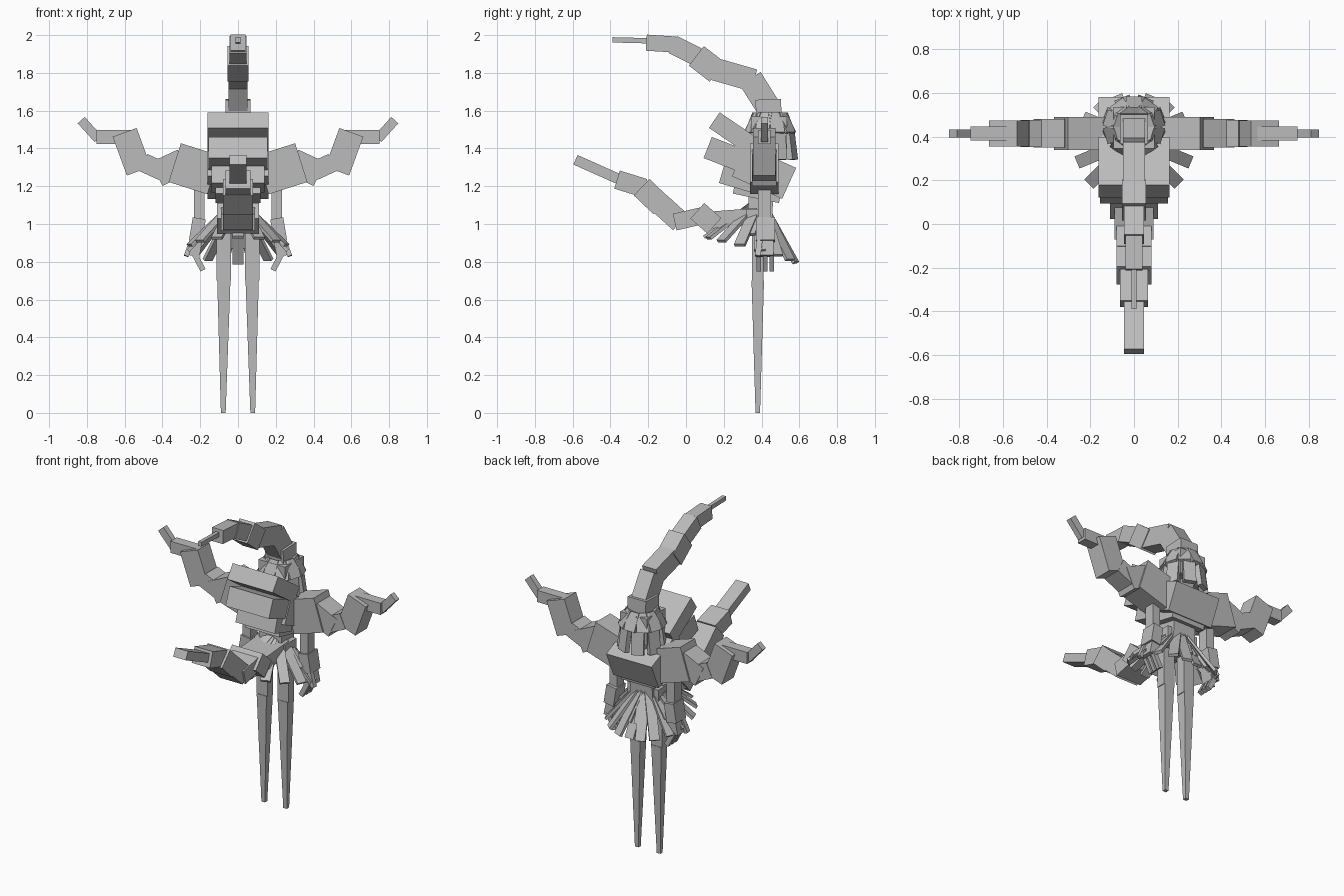
import bpy, bmesh, math
from mathutils import Vector

if "Cube" in bpy.data.objects:
    bpy.data.objects.remove(bpy.data.objects["Cube"], do_unlink=True)

grey = bpy.data.materials.new("plain_grey")
grey.use_nodes = True
grey.diffuse_color = (0.5, 0.5, 0.5, 1)
grey.node_tree.nodes["Principled BSDF"].inputs["Base Color"].default_value = (0.5, 0.5, 0.5, 1)

X, Y = Vector((1, 0, 0)), Vector((0, 1, 0))


def bar(name, start, end, width, thick, side=X, taper=1.0):
    """Box running from start to end; width lies along side."""
    start, end = Vector(start), Vector(end)
    d = (end - start).normalized()
    side = (side - d * side.dot(d)).normalized()
    n = d.cross(side)
    bm = bmesh.new()
    rings = []
    for p, k in ((start, 1.0), (end, taper)):
        rings.append([bm.verts.new(p + side * width * k * a / 2 + n * thick * k * b / 2)
                      for a, b in ((-1, -1), (1, -1), (1, 1), (-1, 1))])
    lo, hi = rings
    bm.faces.new(lo)
    bm.faces.new(hi)
    for i in range(4):
        j = (i + 1) % 4
        bm.faces.new((lo[i], lo[j], hi[j], hi[i]))
    bmesh.ops.recalc_face_normals(bm, faces=bm.faces)
    mesh = bpy.data.meshes.new(name)
    bm.to_mesh(mesh)
    bm.free()
    mesh.materials.append(grey)
    obj = bpy.data.objects.new(name, mesh)
    bpy.context.collection.objects.link(obj)
    return obj


def mid_bars(name, rows):
    """Bars on the centre plane: y, z start, y, z end, width, thickness."""
    for i, (y0, z0, y1, z1, w, t) in enumerate(rows):
        bar(f"{name}_{i + 1}", (0, y0, z0), (0, y1, z1), w, t)


# Long segmented crest arching forward over the head
mid_bars("crest", [
    (-.39, 1.975, -.20, 1.97, .024, .028),
    (-.21, 1.96, -.055, 1.95, .08, .085),
    (-.07, 1.95, .06, 1.885, .09, .10),
    (.055, 1.89, .165, 1.805, .11, .13),
    (.15, 1.82, .36, 1.76, .10, .12),
    (.34, 1.77, .44, 1.61, .10, .13),
    (.435, 1.66, .44, 1.54, .13, .135),
])

# Segmented tail curling forward and up from the hips
mid_bars("tail", [
    (-.585, 1.34, -.35, 1.235, .09, .055),
    (-.365, 1.235, -.22, 1.19, .13, .10),
    (-.235, 1.195, -.13, 1.095, .16, .12),
    (-.14, 1.11, -.03, 1.01, .16, .115),
    (-.06, 1.01, .09, 1.045, .18, .09),
    (.06, 1.07, .15, .99, .22, .11),
    (.12, 1.02, .38, 1.04, .20, .09),
])

# Layered chest plates, back and waist
mid_bars("chest_plate", [
    (.15, 1.55, .37, 1.40, .325, .10),
    (.115, 1.405, .36, 1.31, .31, .12),
    (.19, 1.27, .36, 1.22, .28, .11),
])
mid_bars("torso", [
    (.28, 1.335, .546, 1.215, .325, .18),
    (.256, 1.20, .50, 1.15, .24, .08),
])
bar("waist", (0, .40, 1.22), (0, .39, 1.0), .16, .13)
bar("hips", (0, .38, 1.08), (0, .38, .95), .22, .12)
bar("neck", (0, .42, 1.25), (0, .44, 1.45), .10, .10)
bar("head", (0, .44, 1.40), (0, .44, 1.57), .19, .19)

# Hair slabs in two rings around the head
for tier, (z0, z1, r0, r1, count) in enumerate([(1.585, 1.48, .075, .125, 10),
                                                (1.49, 1.34, .11, .13, 8)]):
    for i in range(count):
        a = math.tau * (i + .5 * tier) / count
        out = Vector((math.sin(a), math.cos(a), 0))
        around = Vector((math.cos(a), -math.sin(a), 0))
        c = Vector((0, .445, 0))
        bar(f"hair_{tier + 1}_{i + 1}", c + out * r0 + Vector((0, 0, z0)),
            c + out * r1 + Vector((0, 0, z1)), .075, .03, around)

# Skirt of hanging strips, flaring widest at the front
for tier, (count, reach) in enumerate([(16, 1.0), (12, .7)]):
    for i in range(count):
        a = math.tau * (i + .5 * tier) / count
        front = (1 + math.cos(a)) / 2
        out = Vector((math.sin(a), -math.cos(a), 0))
        around = Vector((math.cos(a), math.sin(a), 0))
        root = Vector((0, .39, 1.07 + .04 * front)) + out * .04
        tip = Vector((0, .39, .79 + .14 * front)) + out * (.185 + .11 * math.sqrt(front))
        bar(f"skirt_strip_{tier + 1}_{i + 1}", root, root.lerp(tip, reach), .06, .018, around)

for s, label in ((1, "left"), (-1, "right")):
    # Legs narrowing to points
    bar(f"{label}_thigh", (s * .075, .38, 1.0), (s * .075, .38, .7), .078, .06)
    bar(f"{label}_shin", (s * .075, .38, .7), (s * .078, .38, 0), .07, .066, taper=.36)

    # Large jagged raised arms
    for i, (x0, z0, x1, z1, w, t) in enumerate([
            (.13, 1.26, .335, 1.325, .15, .215),
            (.29, 1.33, .43, 1.265, .13, .14),
            (.39, 1.275, .50, 1.325, .125, .10),
            (.525, 1.28, .60, 1.485, .12, .135),
            (.56, 1.46, .75, 1.46, .065, .075),
            (.74, 1.45, .83, 1.55, .036, .05)]):
        bar(f"{label}_raised_arm_{i + 1}", (s * x0, .415, z0), (s * x1, .415, z1), w, t, Y)

    # Slim hanging arms with hands
    bar(f"{label}_upper_arm", (s * .205, .415, 1.27), (s * .205, .415, 1.0), .07, .055, Y)
    bar(f"{label}_forearm", (s * .205, .42, 1.03), (s * .225, .42, .91), .10, .07, Y)
    bar(f"{label}_wrist", (s * .215, .42, .93), (s * .235, .42, .83), .085, .06, Y)
    for i in range(3):
        y = .385 + .035 * i
        bar(f"{label}_finger_{i + 1}", (s * .235, y, .85), (s * .185, y, .755), .024, .03, Y)
    bar(f"{label}_thumb", (s * .245, .39, .91), (s * .275, .38, .83), .03, .025, Y)
